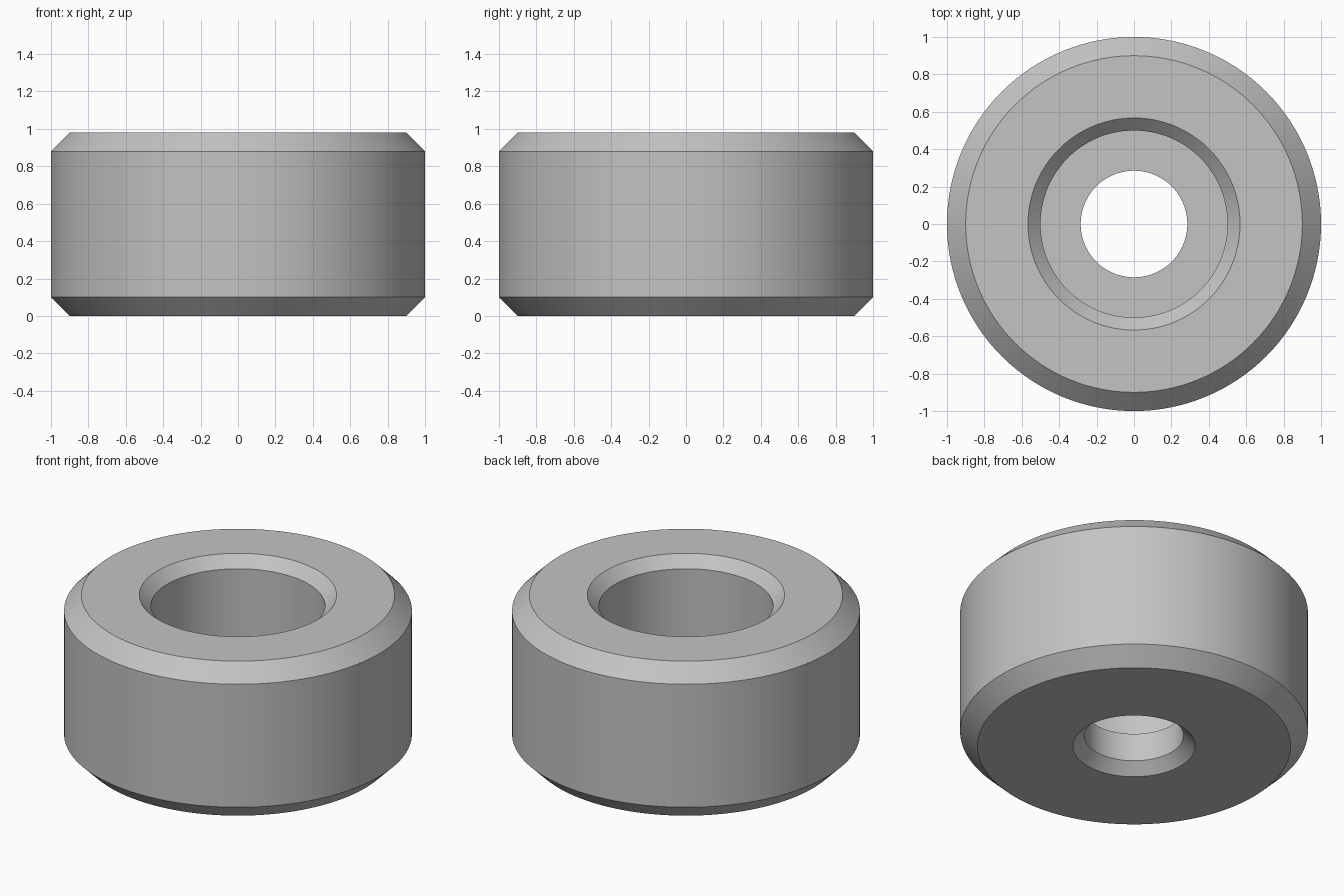
import bpy
import bmesh
import math
from mathutils import Matrix, Vector

cube = bpy.data.objects.get("Cube")
if cube:
    bpy.data.objects.remove(cube, do_unlink=True)

SEGMENTS = 128
HEIGHT, OUTER, BEVEL = 0.98, 1.0, 0.1          # outer body
BORE, HOLE, LIP, SHELF = 0.5, 0.285, 0.067, 0.245  # stepped centre hole

# Plain grey finish
grey = bpy.data.materials.new("plain_grey")
grey.use_nodes = True
colour = (0.55, 0.55, 0.55, 1)
grey.diffuse_color = colour
grey.node_tree.nodes["Principled BSDF"].inputs["Base Color"].default_value = colour

# Closed cross-section as (radius, height), going up the outside and down the hole
profile = [
    (HOLE + LIP, 0),
    (OUTER - BEVEL, 0),
    (OUTER, BEVEL),
    (OUTER, HEIGHT - BEVEL),
    (OUTER - BEVEL, HEIGHT),
    (BORE + LIP, HEIGHT),
    (BORE, HEIGHT - LIP),
    (BORE, SHELF),
    (HOLE, SHELF),
    (HOLE, LIP),
]

# Revolve the cross-section around the z axis
bm = bmesh.new()
rings = []
for i in range(SEGMENTS):
    turn = Matrix.Rotation(math.tau * i / SEGMENTS, 3, "Z")
    rings.append([bm.verts.new(turn @ Vector((r, 0, z))) for r, z in profile])
for i, ring in enumerate(rings):
    following = rings[(i + 1) % SEGMENTS]
    for j in range(len(profile)):
        k = (j + 1) % len(profile)
        bm.faces.new((ring[j], following[j], following[k], ring[k]))
bmesh.ops.recalc_face_normals(bm, faces=bm.faces)

mesh = bpy.data.meshes.new("counterbored_bushing")
bm.to_mesh(mesh)
bm.free()
mesh.materials.append(grey)
bushing = bpy.data.objects.new("counterbored_bushing", mesh)
bpy.context.collection.objects.link(bushing)

# Smooth round walls with crisp chamfer edges
bpy.ops.object.select_all(action="DESELECT")
bushing.select_set(True)
bpy.context.view_layer.objects.active = bushing
bpy.ops.object.shade_smooth_by_angle(angle=math.radians(30))
